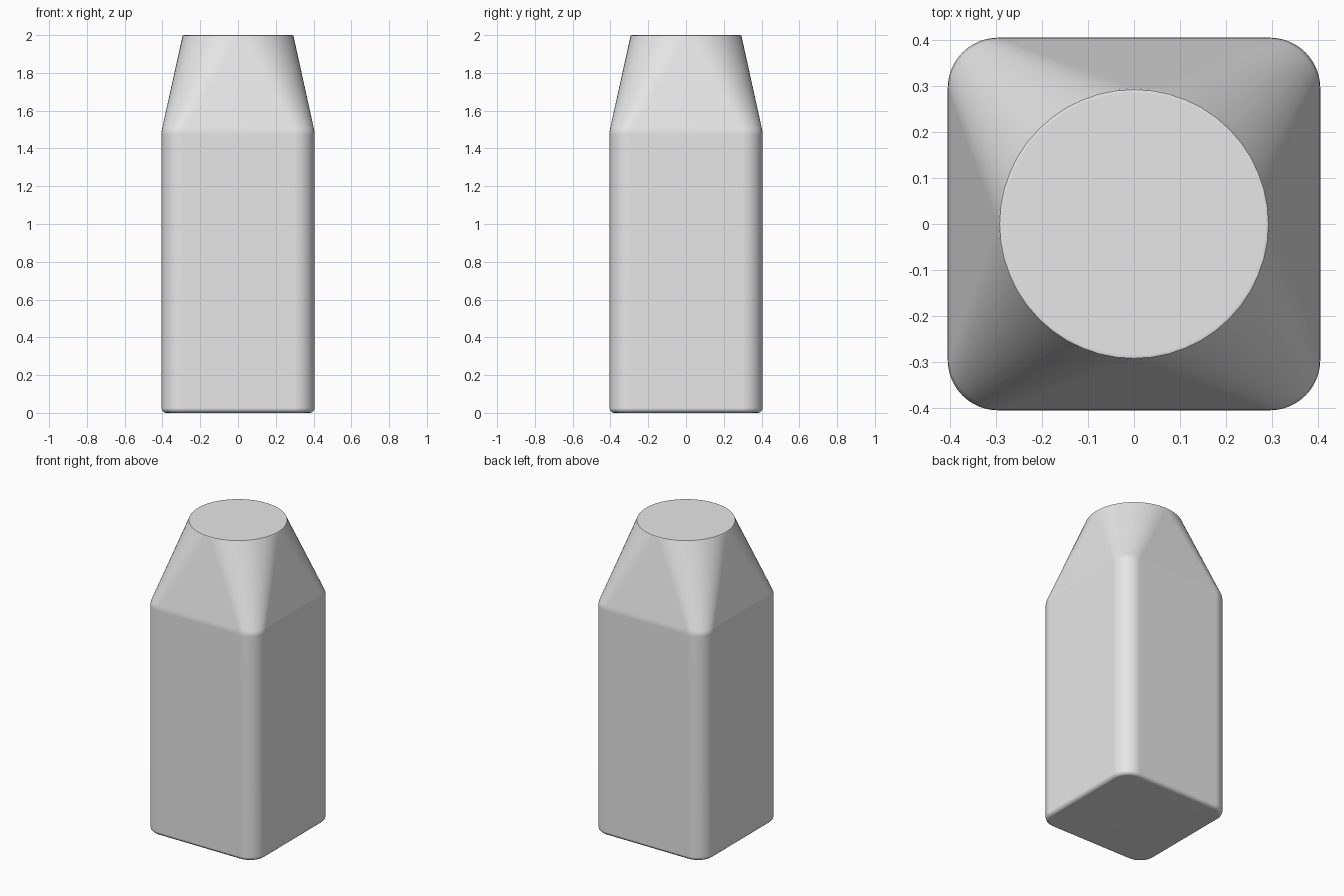
import bpy, bmesh, math
from mathutils import Vector

cube = bpy.data.objects.get("Cube")
if cube:
    bpy.data.objects.remove(cube, do_unlink=True)

HALF, CORNER, NECK = 0.405, 0.11, 0.295   # body half width, corner radius, top radius
STEPS = 12                                # segments per corner

# One material for the whole bottle
grey = bpy.data.materials.new("light grey")
grey.use_nodes = True
grey.diffuse_color = (0.8, 0.8, 0.8, 1)
grey.node_tree.nodes["Principled BSDF"].inputs["Base Color"].default_value = (0.8, 0.8, 0.8, 1)


def ring(bm, z, blend, inset=0.0):
    """Cross-section between a rounded square (blend 0) and a circle (blend 1)."""
    verts = []
    flat = HALF - CORNER
    for q in range(4):
        mid = math.radians(45 + 90 * q)
        centre = Vector((math.copysign(flat, math.cos(mid)), math.copysign(flat, math.sin(mid)), 0))
        for i in range(STEPS + 1):
            a = math.radians(90 * (q + i / STEPS))
            d = Vector((math.cos(a), math.sin(a), 0))
            p = (centre + d * (CORNER - inset)).lerp(d * (NECK - inset), blend)
            verts.append(bm.verts.new((p.x, p.y, z)))
    return verts


# Sections from the base to the top: height, blend, inset
sections = [
    (0.000, 0.00, 0.025), (0.003, 0.00, 0.014), (0.012, 0.00, 0.004), (0.025, 0.00, 0.0),
    (1.475, 0.00, 0.0), (1.493, 0.01, 0.0), (1.510, 0.04, 0.0),
    (1.985, 0.99, 0.0), (1.992, 1.00, 0.0), (1.998, 1.00, 0.003), (2.000, 1.00, 0.010),
]
bm = bmesh.new()
rings = [ring(bm, *s) for s in sections]
for low, high in zip(rings, rings[1:]):
    n = len(low)
    for i in range(n):
        j = (i + 1) % n
        bm.faces.new((low[i], low[j], high[j], high[i]))
bm.faces.new(list(reversed(rings[0])))
bm.faces.new(rings[-1])

# The straight sides close to points at the round top
bmesh.ops.remove_doubles(bm, verts=bm.verts, dist=0.0001)
bmesh.ops.recalc_face_normals(bm, faces=bm.faces)
mesh = bpy.data.meshes.new("bottle_body")
bm.to_mesh(mesh)
bm.free()
mesh.materials.append(grey)
body = bpy.data.objects.new("bottle_body", mesh)
bpy.context.collection.objects.link(body)

# Smooth shading with flat panels kept flat
bpy.ops.object.select_all(action='DESELECT')
body.select_set(True)
bpy.context.view_layer.objects.active = body
bpy.ops.object.shade_smooth_by_angle(angle=math.radians(40))
weighted = body.modifiers.new("flat_panels", 'WEIGHTED_NORMAL')
weighted.keep_sharp = True
